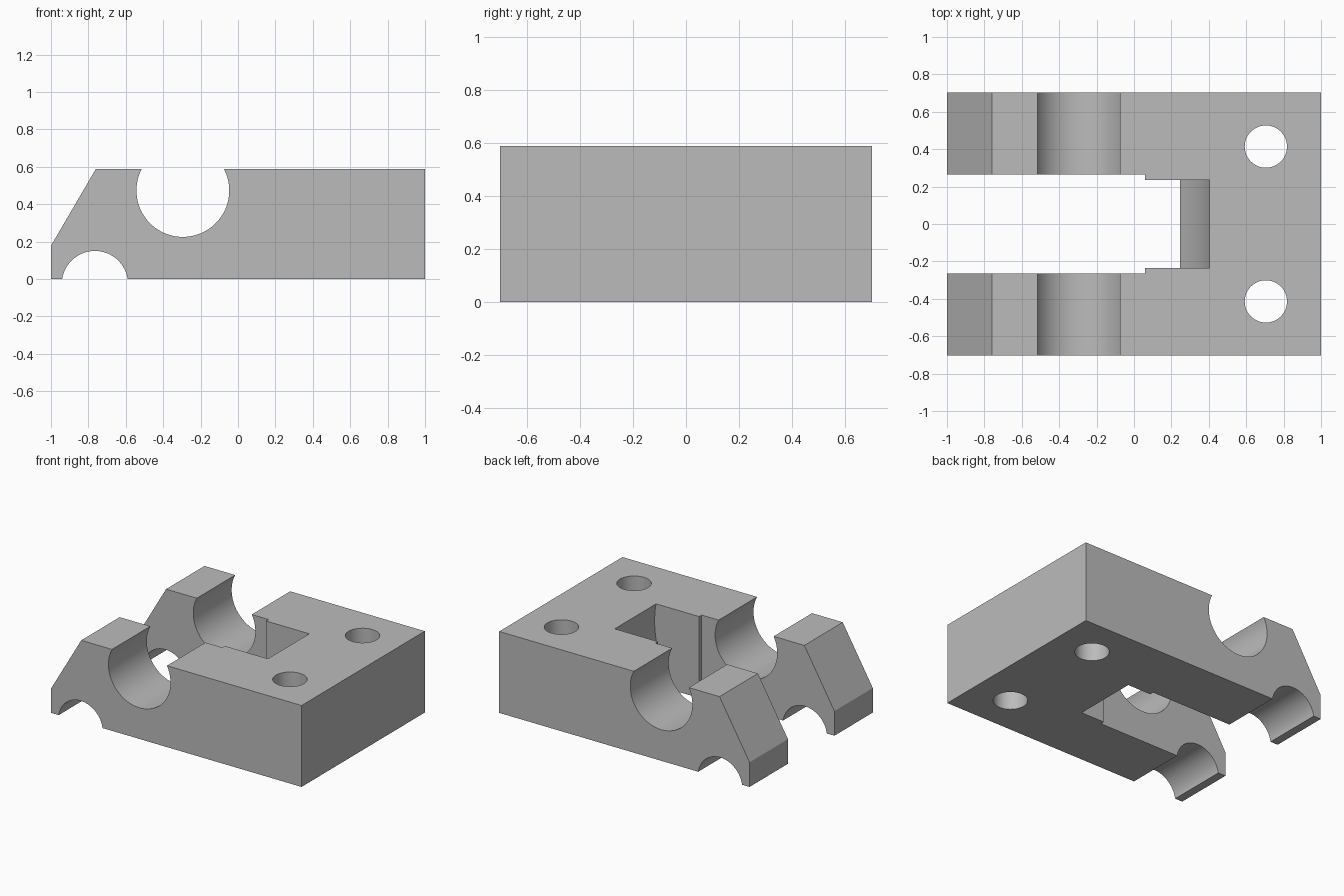
import bpy
import bmesh
from math import asin, acos, cos, sin, pi, radians
from mathutils import Vector

default = bpy.data.objects.get("Cube")
if default:
    bpy.data.objects.remove(default, do_unlink=True)

HEIGHT, DEPTH = 0.588, 0.703
BORE_X, BORE_Z, BORE_R = -0.295, 0.473, 0.248

grey = bpy.data.materials.new("plain grey")
grey.use_nodes = True
colour = (0.5, 0.5, 0.5, 1)
grey.diffuse_color = colour
grey.node_tree.nodes["Principled BSDF"].inputs["Base Color"].default_value = colour


def arc(cx, cz, r, start, end, steps):
    """Points along a circular arc."""
    angles = [start + (end - start) * i / steps for i in range(steps + 1)]
    return [(cx + r * cos(a), cz + r * sin(a)) for a in angles]


def prism(name, outline, half, axis="Y", centre=0):
    """Extrude an outline symmetrically along Y (x, z points) or Z (x, y points)."""
    bm = bmesh.new()
    if axis == "Y":
        verts = [bm.verts.new((u, centre - half, v)) for u, v in outline]
        move = Vector((0, 2 * half, 0))
    else:
        verts = [bm.verts.new((u, v, centre - half)) for u, v in outline]
        move = Vector((0, 0, 2 * half))
    face = bm.faces.new(verts)
    new = bmesh.ops.extrude_face_region(bm, geom=[face], use_keep_orig=True)["geom"]
    bmesh.ops.translate(bm, vec=move, verts=[g for g in new if isinstance(g, bmesh.types.BMVert)])
    bmesh.ops.recalc_face_normals(bm, faces=bm.faces)
    mesh = bpy.data.meshes.new(name)
    bm.to_mesh(mesh)
    bm.free()
    mesh.materials.append(grey)
    obj = bpy.data.objects.new(name, mesh)
    bpy.context.collection.objects.link(obj)
    return obj


def cut(target, cutter):
    """Subtract a cutter, then discard it."""
    cutter.hide_render = True
    mod = target.modifiers.new("cut", "BOOLEAN")
    mod.operation, mod.solver, mod.object = "DIFFERENCE", "EXACT", cutter
    bpy.context.view_layer.objects.active = target
    bpy.ops.object.modifier_apply(modifier=mod.name)
    bpy.data.objects.remove(cutter, do_unlink=True)


# Side profile: chamfered nose, open bore on top, shallow arch underneath
bore_angle = asin((HEIGHT - BORE_Z) / BORE_R)
arch_x, arch_z, arch_r = -0.765, -0.027, 0.177
arch_angle = asin(-arch_z / arch_r)
outline = [(1, 0), (1, HEIGHT)]
outline += arc(BORE_X, BORE_Z, BORE_R, bore_angle, -pi - bore_angle, 64)
outline += [(-0.76, HEIGHT), (-1, 0.178), (-1, 0)]
outline += arc(arch_x, arch_z, arch_r, pi - arch_angle, arch_angle, 40)
block = prism("clamp_block", outline, DEPTH)

# Wide slot between the two arms
cut(block, prism("slot_cutter", [(-1.2, -0.2), (0.06, -0.2), (0.06, 0.8), (-1.2, 0.8)], 0.265))

# Narrower inner pocket with a curved end wall
pocket = [(0, 0.8), (0, -0.1)] + arc(BORE_X, 0.46, 0.711, radians(-52), radians(29), 40)
cut(block, prism("pocket_cutter", pocket, 0.236))

# Two vertical bolt holes
for side in (-1, 1):
    ring = arc(0.705, side * 0.414, 0.113, 0, 2 * pi, 48)[:-1]
    cut(block, prism("hole_cutter", ring, 1, "Z", 0.3))

bpy.ops.object.select_all(action="DESELECT")
block.select_set(True)
bpy.context.view_layer.objects.active = block
bpy.ops.object.shade_smooth_by_angle(angle=radians(25))
